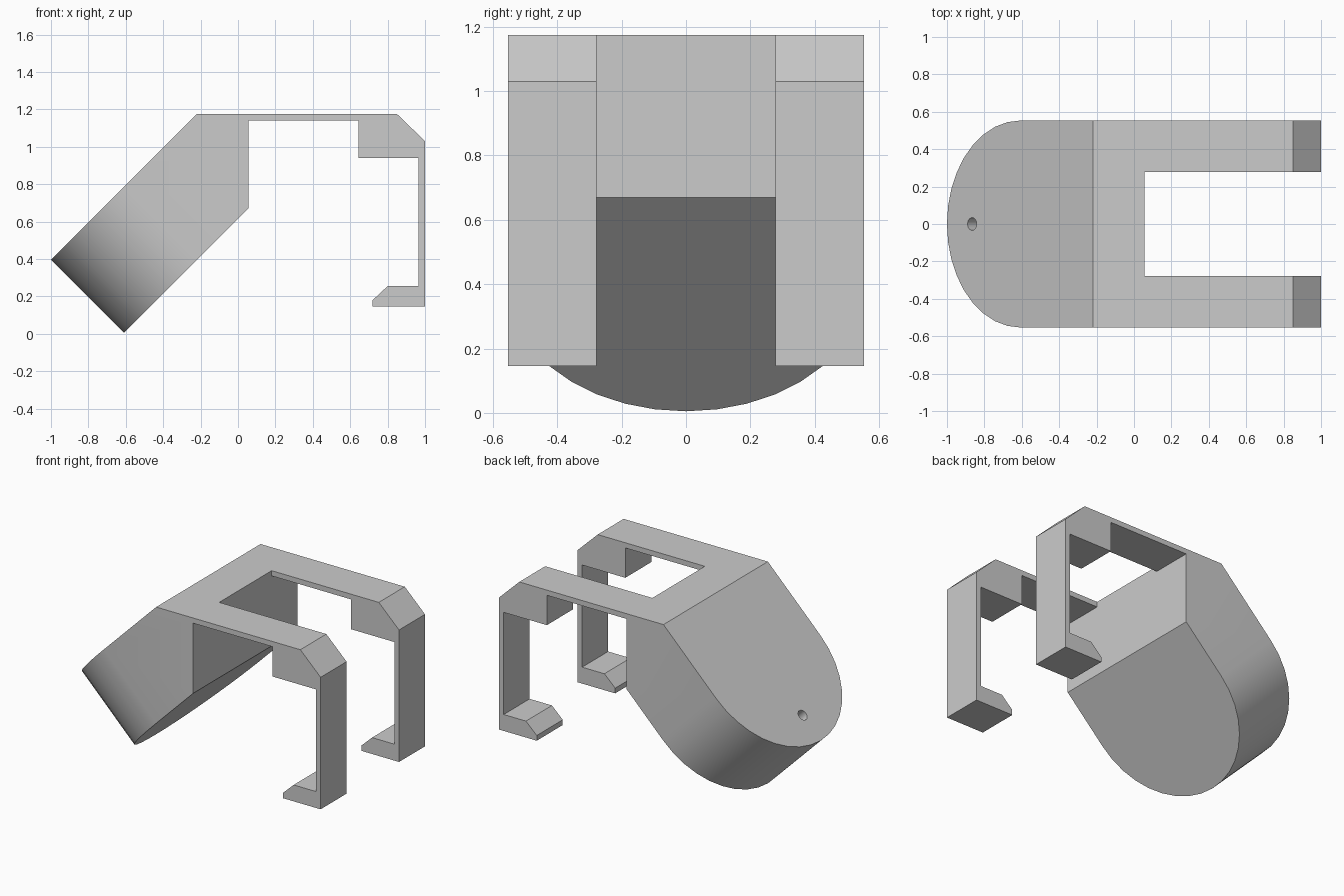
import bpy, bmesh, math
from mathutils import Vector

cube = bpy.data.objects.get("Cube")
if cube:
    bpy.data.objects.remove(cube, do_unlink=True)

R = 0.553          # half width and radius of the rounded end
TOP = 1.175        # height of the flat top
BACK = 0.055       # vertical rear face of the body
DEPTH = 0.5515     # thickness of the slanted body
ALONG = Vector((1, 0, 1)).normalized()
DOWN = Vector((1, 0, -1)).normalized()
TIP = Vector((-1, 0, 0.395))

grey = bpy.data.materials.new("plain_grey")
grey.use_nodes = True
COLOUR = (0.6, 0.6, 0.6, 1)
grey.diffuse_color = COLOUR
grey.node_tree.nodes["Principled BSDF"].inputs["Base Color"].default_value = COLOUR


def prism(points, direction):
    """Closed solid from a flat outline swept along a direction."""
    bm = bmesh.new()
    face = bm.faces.new([bm.verts.new(p) for p in points])
    new = bmesh.ops.extrude_face_region(bm, geom=[face])["geom"]
    verts = [g for g in new if isinstance(g, bmesh.types.BMVert)]
    bmesh.ops.translate(bm, verts=verts, vec=direction)
    return bm


def finish(bm, name):
    bmesh.ops.recalc_face_normals(bm, faces=bm.faces)
    mesh = bpy.data.meshes.new(name)
    bm.to_mesh(mesh)
    bm.free()
    mesh.materials.append(grey)
    obj = bpy.data.objects.new(name, mesh)
    bpy.context.collection.objects.link(obj)
    return obj


def slope_point(u, y):
    return TIP + ALONG * u + Vector((0, y, 0))


# Slanted body with a half-round lower end, trimmed flat on top and behind
outline = [slope_point(R - R * math.sin(a), R * math.cos(a))
           for a in (math.pi * i / 18 for i in range(19))]
outline += [slope_point(2.2, -R), slope_point(2.2, R)]
bm = prism(outline, DOWN * DEPTH)
for co, no in (((0, 0, TOP), (0, 0, 1)), ((BACK, 0, 0), (1, 0, 0))):
    cut = bmesh.ops.bisect_plane(bm, geom=bm.verts[:] + bm.edges[:] + bm.faces[:],
                                 plane_co=co, plane_no=no, clear_outer=True)
    edges = [g for g in cut["geom_cut"] if isinstance(g, bmesh.types.BMEdge)]
    bmesh.ops.holes_fill(bm, edges=edges, sides=0)
body = finish(bm, "body")

# Small blind hole near the rounded end
centre = slope_point(0.19, 0) - DOWN * 0.05
ring = [centre + ALONG * 0.034 * math.cos(a) + Vector((0, 0.034 * math.sin(a), 0))
        for a in (math.tau * i / 24 for i in range(24))]
drill = finish(prism(ring, DOWN * 0.2), "hole_cutter")
drill.hide_render = True
drill.hide_viewport = True
hole = body.modifiers.new("hole", "BOOLEAN")
hole.operation = "DIFFERENCE"
hole.solver = "EXACT"
hole.object = drill
bpy.context.view_layer.update()
evaluated = body.evaluated_get(bpy.context.evaluated_depsgraph_get())
drilled = bpy.data.meshes.new_from_object(evaluated)
body.modifiers.clear()
body.data = drilled
bpy.data.objects.remove(drill, do_unlink=True)

bpy.ops.object.select_all(action="DESELECT")
body.select_set(True)
bpy.context.view_layer.objects.active = body
bpy.ops.object.shade_smooth_by_angle(angle=math.radians(30))

# Two hooked arms: thin strap, corner block, leg and inward foot
arm_profile = [(BACK, TOP), (0.85, TOP), (1, 1.03), (1, 0.145), (0.72, 0.145),
               (0.72, 0.18), (0.8, 0.255), (0.965, 0.255), (0.965, 0.94),
               (0.645, 0.94), (0.645, 1.14), (BACK, 1.14)]
INNER = 0.278
for side, y in (("right", -R), ("left", INNER)):
    points = [(x, y, z) for x, z in arm_profile]
    finish(prism(points, Vector((0, R - INNER, 0))), side + "_arm")
